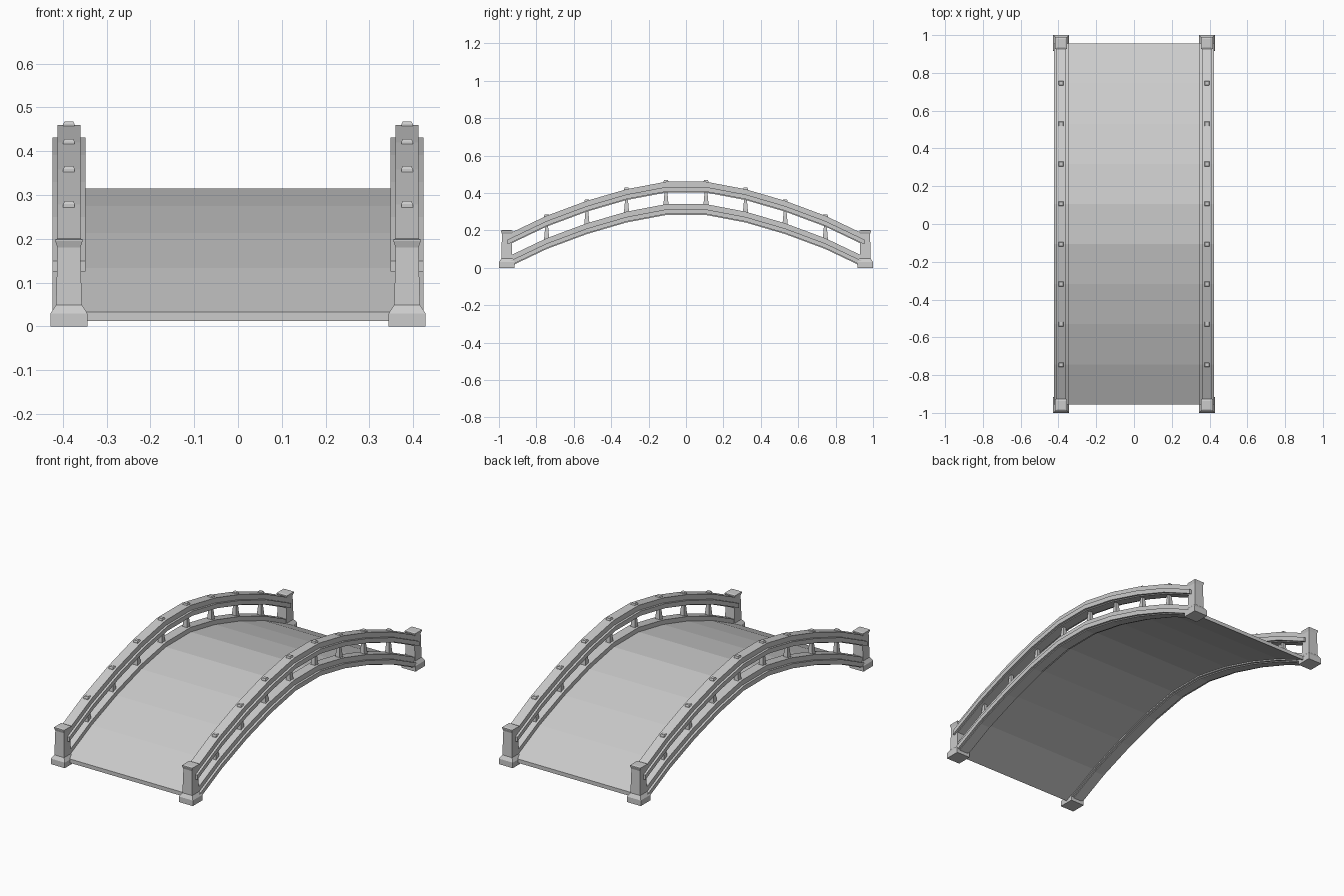
import bpy
import bmesh

if "Cube" in bpy.data.objects:
    bpy.data.objects.remove(bpy.data.objects["Cube"], do_unlink=True)

stone = bpy.data.materials.new("grey stone")
stone.use_nodes = True
stone.diffuse_color = (0.6, 0.6, 0.6, 1)
stone.node_tree.nodes["Principled BSDF"].inputs["Base Color"].default_value = (0.6, 0.6, 0.6, 1)

SIDE_X = 0.386
# Half of the arch: distance from the middle and walking surface height
HALF_ARCH = [(0.107, 0.315), (0.318, 0.275), (0.53, 0.213), (0.745, 0.133), (0.955, 0.033)]
ARCH = [(-y, z) for y, z in reversed(HALF_ARCH)] + HALF_ARCH


def loft(name, rings):
    """Join equal rings of points into a closed, flat shaded solid."""
    bm = bmesh.new()
    loops = [[bm.verts.new(p) for p in ring] for ring in rings]
    n = len(loops[0])
    for a, b in zip(loops, loops[1:]):
        for i in range(n):
            j = (i + 1) % n
            bm.faces.new((a[i], a[j], b[j], b[i]))
    bm.faces.new(loops[0])
    bm.faces.new(loops[-1])
    bmesh.ops.recalc_face_normals(bm, faces=bm.faces)
    mesh = bpy.data.meshes.new(name)
    bm.to_mesh(mesh)
    bm.free()
    mesh.materials.append(stone)
    obj = bpy.data.objects.new(name, mesh)
    bpy.context.collection.objects.link(obj)
    return obj


def arch_sweep(name, x, half_profile):
    """Sweep a mirrored (half width, height) profile along the arch."""
    profile = half_profile + [(-w, h) for w, h in reversed(half_profile)]
    return loft(name, [[(x + w, y, z + h) for w, h in profile] for y, z in ARCH])


def square_turning(name, x, y, z, steps):
    """Stack squares of (half width, height) into a post."""
    corners = [(-1, -1), (1, -1), (1, 1), (-1, 1)]
    return loft(name, [[(x + w * a, y + w * b, z + h) for a, b in corners] for w, h in steps])


# Walking deck
arch_sweep("deck", 0, [(SIDE_X, 0), (SIDE_X, -0.021)])

# Stepped section shared by the hand rail and the lower beam
SECTION = [(0.026, 0.028), (0.026, 0.0), (0.038, 0.0), (0.038, -0.025), (0.026, -0.025), (0.026, -0.03)]
POST = [(0.042, 0), (0.042, 0.03), (0.031, 0.047), (0.0295, 0.049), (0.026, 0.18),
        (0.031, 0.195), (0.031, 0.199), (0.022, 0.202)]

for side, sign in (("left", 1), ("right", -1)):
    x = sign * SIDE_X
    arch_sweep(f"{side}_lower_beam", x, [(w, h - 0.003) for w, h in SECTION])
    arch_sweep(f"{side}_hand_rail", x, [(w, h + 0.117) for w, h in SECTION])

    # End posts
    for end, y in (("front", -0.958), ("back", 0.958)):
        square_turning(f"{side}_{end}_post", x, y, 0, POST)

    # Balusters with small caps above the rail
    for i, (y, z) in enumerate(ARCH[1:-1]):
        square_turning(f"{side}_baluster_{i + 1}", x, y, z,
                       [(0.015, 0.005), (0.013, 0.03), (0.008, 0.085), (0.008, 0.13)])
        square_turning(f"{side}_rail_cap_{i + 1}", x, y, z,
                       [(0.013, 0.135), (0.013, 0.147), (0.010, 0.153)])
